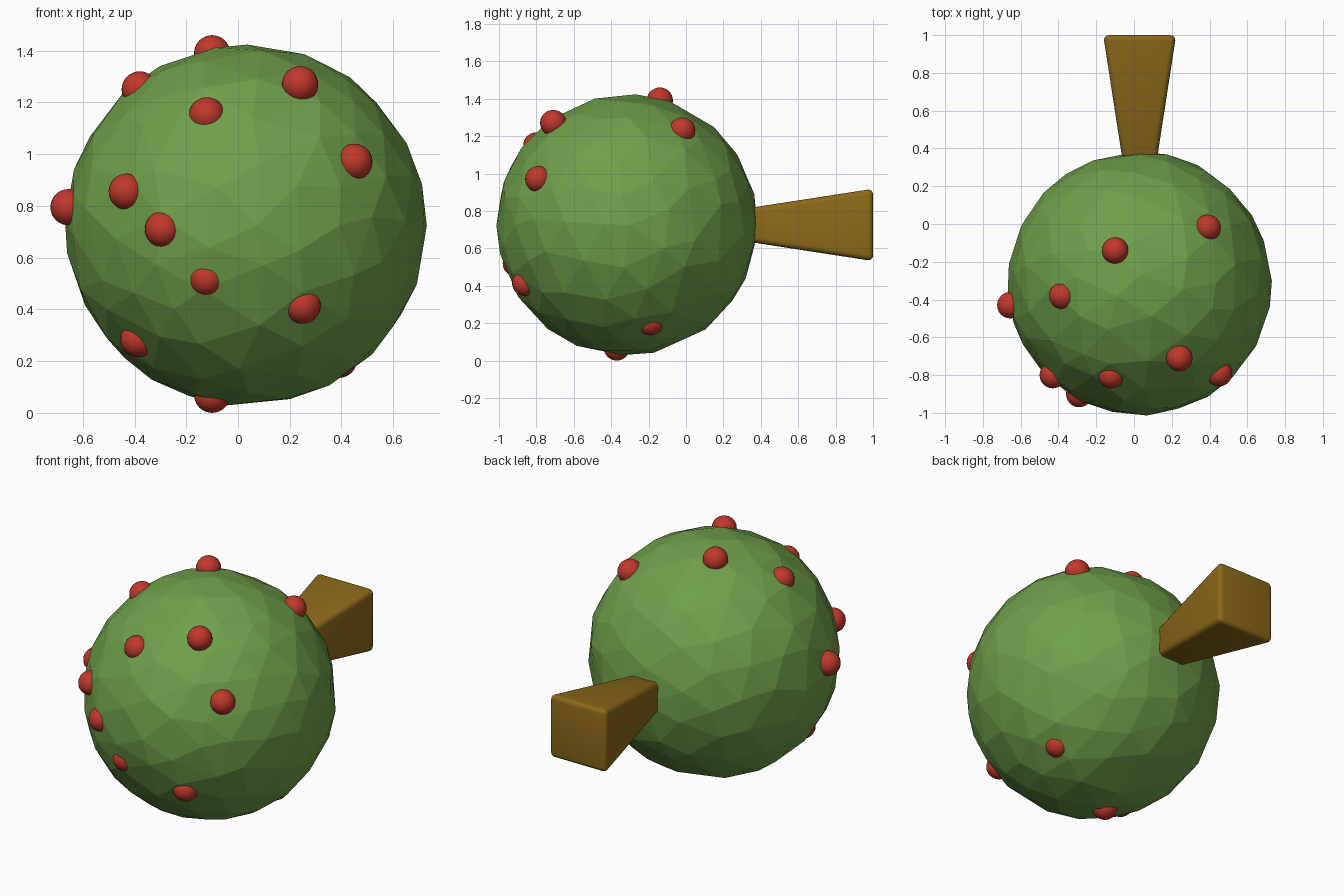
import bpy, bmesh, math, random
from mathutils import Vector, Euler

if "Cube" in bpy.data.objects:
    bpy.data.objects.remove(bpy.data.objects["Cube"])

random.seed(4)
CENTRE = Vector((0.03, -0.315, 0.725))
RADIUS = 0.70


def material(name, rgb):
    m = bpy.data.materials.new(name)
    m.diffuse_color = (*rgb, 1)
    m.use_nodes = True
    m.node_tree.nodes["Principled BSDF"].inputs["Base Color"].default_value = m.diffuse_color
    return m


def add_object(name, bm, mat, smooth=False):
    mesh = bpy.data.meshes.new(name)
    bmesh.ops.recalc_face_normals(bm, faces=bm.faces)
    for f in bm.faces:
        f.smooth = smooth
    bm.to_mesh(mesh)
    bm.free()
    obj = bpy.data.objects.new(name, mesh)
    mesh.materials.append(mat)
    bpy.context.collection.objects.link(obj)
    return obj


green = material("leaf_green", (0.16, 0.35, 0.07))
red = material("berry_red", (0.53, 0.04, 0.025))
brown = material("bark_brown", (0.26, 0.14, 0.01))

# Foliage: low-poly ball with irregular flat facets
bm = bmesh.new()
bmesh.ops.create_icosphere(bm, subdivisions=3, radius=1)
tilt = Euler((0.3, 0.5, 0.2)).to_matrix()
for v in bm.verts:
    shift = Vector([random.uniform(-0.06, 0.06) for _ in range(3)])
    v.co = CENTRE + (tilt @ v.co + shift).normalized() * RADIUS
add_object("foliage", bm, green)

# Trunk: tapered square block with rounded edges, lying along y
bm = bmesh.new()
bmesh.ops.create_cube(bm, size=2)
for v in bm.verts:
    far = v.co.y > 0
    half = 0.193 if far else 0.088
    v.co = Vector((CENTRE.x + v.co.x * half, 1.0 if far else 0.32,
                   CENTRE.z + v.co.z * half))
bmesh.ops.bevel(bm, geom=bm.edges[:], offset=0.03, segments=4,
                profile=0.5, affect='EDGES')
trunk = add_object("trunk", bm, brown)
bpy.context.view_layer.objects.active = trunk
trunk.select_set(True)
bpy.ops.object.shade_smooth_by_angle(angle=math.radians(30))

# Berries: small smooth balls partly sunk into the foliage
berries = [
    (-0.10, -0.14, 1.39), (-0.38, -0.38, 1.25), (-0.12, -0.80, 1.15),
    (0.24, -0.71, 1.27), (0.45, -0.79, 0.97), (-0.43, -0.80, 0.855),
    (-0.655, -0.43, 0.795), (-0.29, -0.90, 0.71), (-0.12, -0.91, 0.52),
    (0.25, -0.86, 0.415), (-0.385, -0.575, 0.285), (-0.10, -0.37, 0.07),
    (0.39, -0.19, 0.205), (0.39, -0.02, 1.23),
]
for i, pos in enumerate(berries):
    bm = bmesh.new()
    bmesh.ops.create_uvsphere(bm, u_segments=24, v_segments=16, radius=0.07)
    berry = add_object(f"berry_{i + 1}", bm, red, smooth=True)
    berry.location = pos
